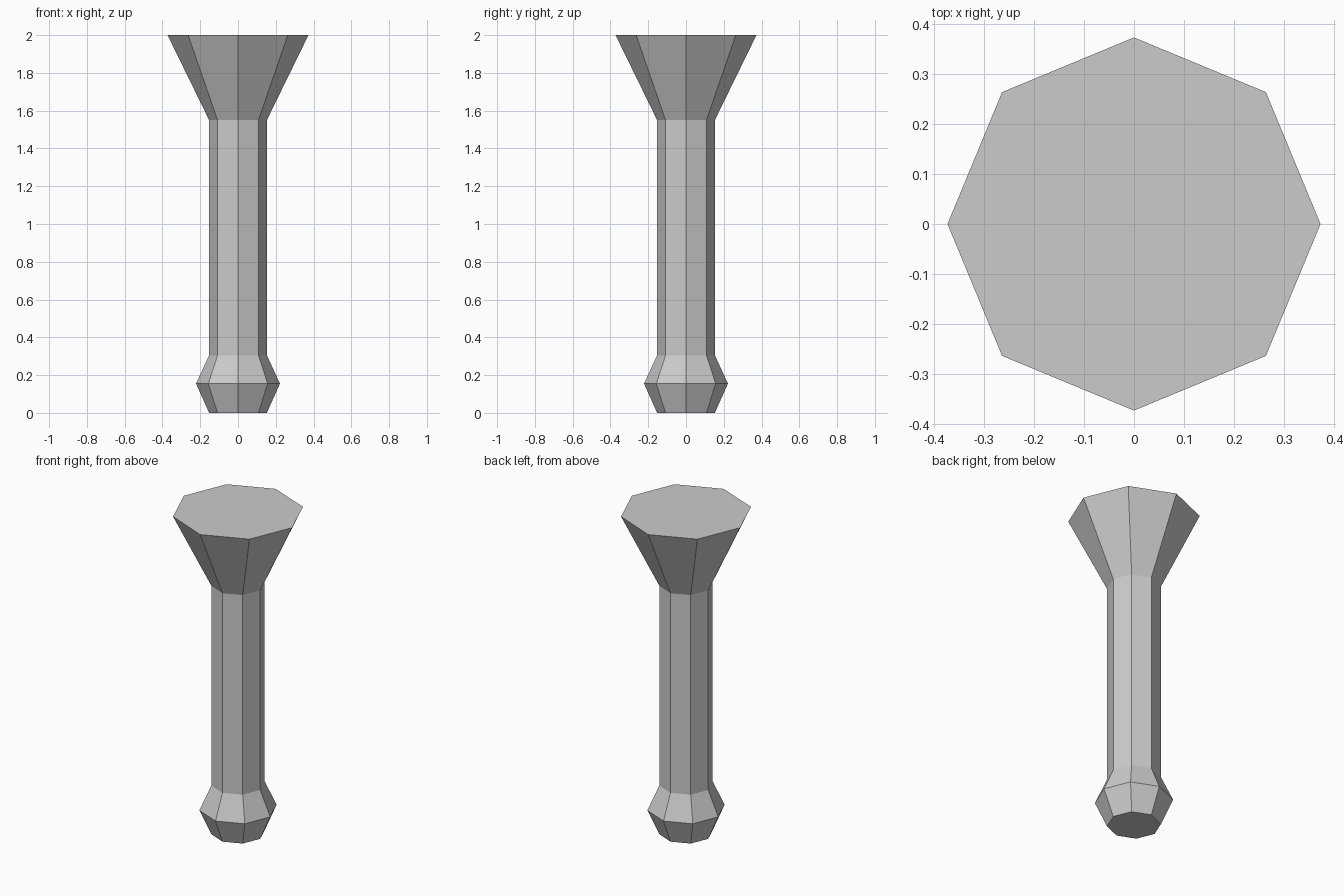
import bpy
import bmesh
from math import cos, sin, tau

cube = bpy.data.objects.get("Cube")
if cube:
    bpy.data.objects.remove(cube, do_unlink=True)

# Plain grey material
GREY = (0.6, 0.6, 0.6, 1)
grey = bpy.data.materials.new("plain grey")
grey.use_nodes = True
grey.diffuse_color = GREY
grey.node_tree.nodes["Principled BSDF"].inputs["Base Color"].default_value = GREY

SIDES = 8
# Radius and height: foot, knob bulge, shaft bottom, shaft top, flared head rim
PROFILE = [(0.153, 0), (0.222, 0.155), (0.153, 0.305), (0.153, 1.55), (0.373, 2)]


def loft(name, profile, material):
    """Closed, flat-shaded prism through rings with corners on the axes."""
    bm = bmesh.new()
    rings = [[bm.verts.new((r * cos(tau * i / SIDES), r * sin(tau * i / SIDES), z))
              for i in range(SIDES)] for r, z in profile]
    for low, high in zip(rings, rings[1:]):
        for i in range(SIDES):
            j = (i + 1) % SIDES
            bm.faces.new((low[i], low[j], high[j], high[i]))
    bm.faces.new(rings[0][::-1])
    bm.faces.new(rings[-1])
    mesh = bpy.data.meshes.new(name)
    bm.to_mesh(mesh)
    bm.free()
    mesh.materials.append(material)
    obj = bpy.data.objects.new(name, mesh)
    bpy.context.collection.objects.link(obj)
    return obj


# Knob, shaft and flared head as one watertight body
loft("flared_post", PROFILE, grey)
